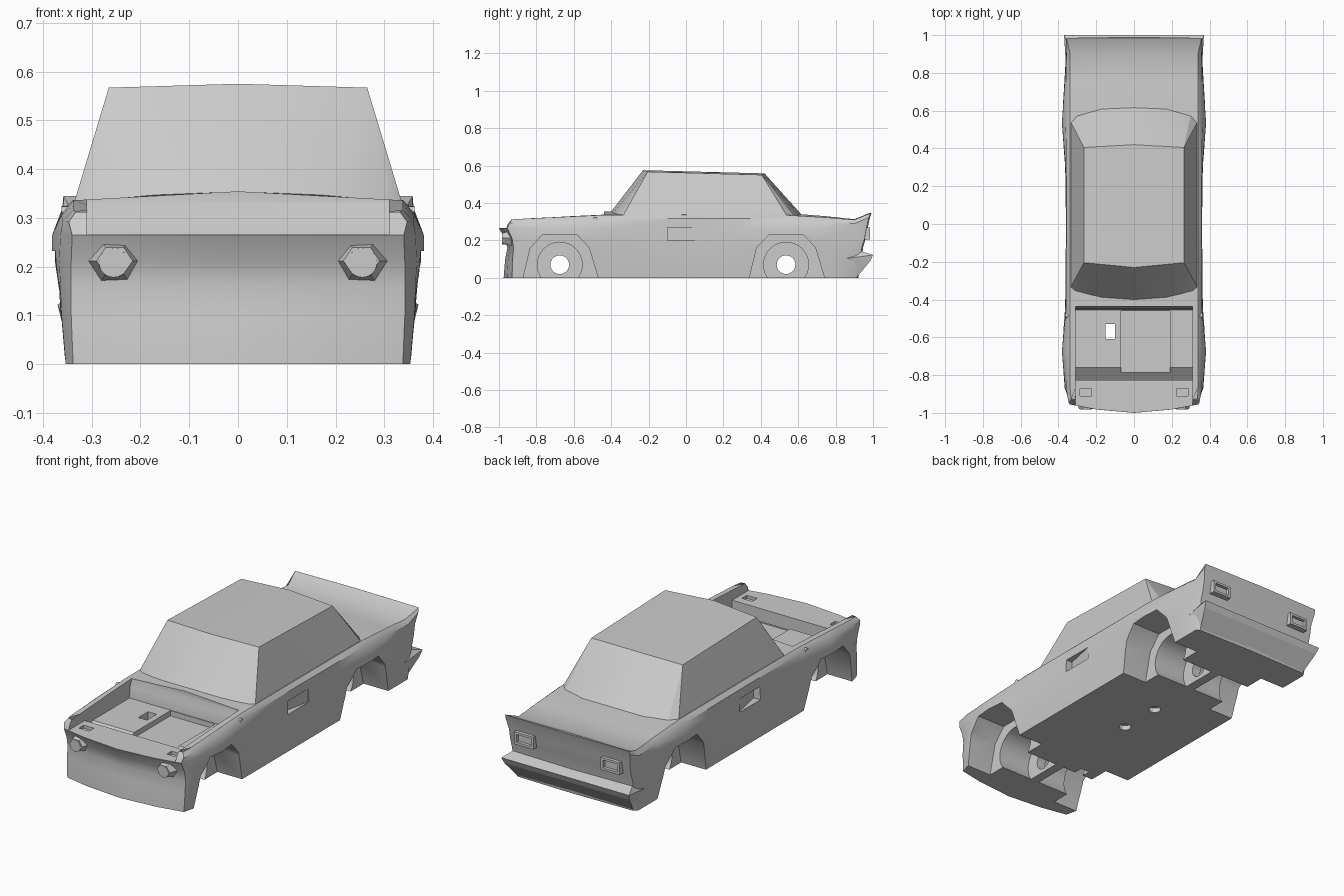
import bpy, bmesh, math
from mathutils import Matrix

if "Cube" in bpy.data.objects:
    bpy.data.objects.remove(bpy.data.objects["Cube"], do_unlink=True)

paint = bpy.data.materials.new("plain_grey")
paint.use_nodes = True
GREY = (0.6, 0.6, 0.6, 1)
paint.diffuse_color = GREY
paint.node_tree.nodes["Principled BSDF"].inputs["Base Color"].default_value = GREY


def finish(name, bm):
    bmesh.ops.recalc_face_normals(bm, faces=bm.faces)
    mesh = bpy.data.meshes.new(name)
    bm.to_mesh(mesh)
    bm.free()
    mesh.materials.append(paint)
    ob = bpy.data.objects.new(name, mesh)
    bpy.context.collection.objects.link(ob)
    return ob


def select(ob):
    bpy.ops.object.select_all(action='DESELECT')
    ob.select_set(True)
    bpy.context.view_layer.objects.active = ob


def smooth(ob, angle=35):
    select(ob)
    bpy.ops.object.shade_smooth_by_angle(angle=math.radians(angle))


def prism(name, pts, axis, lo, hi):
    """Extrude a profile along x (points are y, z) or z (points are x, y)."""
    bm = bmesh.new()
    place = (lambda p, t: (t, *p)) if axis == 'x' else (lambda p, t: (*p, t))
    a, b = ([bm.verts.new(place(p, t)) for p in pts] for t in (lo, hi))
    bm.faces.new(a)
    bm.faces.new(b)
    for i in range(len(pts)):
        j = (i + 1) % len(pts)
        bm.faces.new((a[i], a[j], b[j], b[i]))
    return finish(name, bm)


def box(name, x, y, z):
    return prism(name, [(y[0], z[0]), (y[1], z[0]), (y[1], z[1]), (y[0], z[1])], 'x', *x)


def cone(name, loc, axis, r1, r2, depth, sides=32, flat=1, spin=0):
    bm = bmesh.new()
    turn = {'x': Matrix.Rotation(math.pi / 2, 4, 'Y'),
            'y': Matrix.Rotation(math.pi / 2, 4, 'X'), 'z': Matrix()}[axis]
    bmesh.ops.create_cone(bm, cap_ends=True, segments=sides, radius1=r1, radius2=r2, depth=depth,
                          matrix=Matrix.Translation(loc) @ Matrix.Diagonal((1, 1, flat, 1)) @ turn
                          @ Matrix.Rotation(math.radians(spin), 4, 'Z'))
    return finish(name, bm)


def hull(name, half):
    bm = bmesh.new()
    for x, y, z in half:
        for s in ((1, -1) if x else (1,)):
            bm.verts.new((s * x, y, z))
    bmesh.ops.convex_hull(bm, input=bm.verts)
    bmesh.ops.dissolve_limit(bm, angle_limit=0.01, verts=bm.verts, edges=bm.edges)
    return finish(name, bm)


def cut(target, cutter):
    cutter.hide_render = True
    mod = target.modifiers.new("cut", 'BOOLEAN')
    mod.operation, mod.solver, mod.object = 'DIFFERENCE', 'EXACT', cutter
    select(target)
    bpy.ops.object.modifier_apply(modifier=mod.name)
    bpy.data.objects.remove(cutter, do_unlink=True)


def lerp(table, y):
    for (a, u), (b, v) in zip(table, table[1:]):
        if y <= b:
            return u + (v - u) * max(0, y - a) / (b - a)
    return table[-1][1]


# Body shell: stacked outlines, one half, then mirrored
DECK = [(-.94, .312), (-.4, .338), (.6, .335), (.9, .31), (.985, .345)]
CROWN = [(-.9, 0), (-.4, .02), (.6, .01), (.9, .003)]
FLARE = [(-.87, .3), (-.675, 1), (-.44, .2), (0, 0), (.3, .2), (.535, 1), (.75, .4), (.9, 0)]
# height (None follows the deck), side x, flare, nose y, nose corner y, x, tail y, tail x
LAYERS = [(0, .353, 0, -.975, -.93, .338, .915, .335),
          (.1, .36, .006, -.967, -.927, .342, .935, .345),
          (.16, .36, .014, -.955, -.922, .342, .94, .35),
          (.21, .36, .022, -.968, -.93, .342, .955, .35),
          (.265, .357, .024, -1, -.955, .34, .965, .35),
          (None, .358, .004, -.97, -.945, .347, .978, .36),
          (None, .338, 0, -.96, -.93, .332, .985, .358)]
bm = bmesh.new()
rings = []
for n, (z, sx, fl, ny, cy, cx, ty, tx) in enumerate(LAYERS):
    path = [(0, ny), (.2, ny + .4 * (cy - ny)), (cx, cy)]
    path += [(sx + fl * f, y) for y, f in FLARE] + [(tx, ty), (0, ty + .006)]
    drop = .02 if n == 5 else 0
    rings.append([bm.verts.new((x, y, lerp(DECK, y) - drop if z is None else z)) for x, y in path])
for lo, hi in zip(rings, rings[1:]):
    for i in range(len(lo) - 1):
        bm.faces.new((lo[i], lo[i + 1], hi[i + 1], hi[i]))
for ring, crowned in ((rings[0], 0), (rings[-1], 1)):
    mid = [bm.verts.new((0, v.co.y, v.co.z + crowned * lerp(CROWN, v.co.y))) for v in ring[1:-1]]
    mid = [ring[0]] + mid + [ring[-1]]
    for i in range(len(ring) - 1):
        bm.faces.new(list(dict.fromkeys((ring[i], ring[i + 1], mid[i + 1], mid[i]))))
body = finish("body", bm)
mirror = body.modifiers.new("mirror", 'MIRROR')
mirror.merge_threshold = .0005
select(body)
bpy.ops.object.modifier_apply(modifier=mirror.name)

# Open engine bay with a recessed slot and a square hole
cut(body, prism("bay_cutter", [(-1.1, .2655), (-.825, .2655), (-.825, .19), (-.76, .242), (-.455, .242),
                               (-.45, .3), (-.438, .33), (-.438, .6), (-1.1, .6)], 'x', -.31, .31))
cut(body, box("slot_cutter", (-.07, .19), (-.785, -.46), (.215, .4)))
cut(body, box("hole_cutter", (-.15, -.1), (-.61, -.53), (-.1, .4)))

# Wheel wells, axle tunnels and axle holes
for y in (-.675, .535):
    arch = [(-.22, -.1), (-.157, .16), (-.09, .232), (.09, .232), (.157, .16), (.235, -.1)]
    for s in (-1, 1):
        lo, hi = sorted((s * .21, s * .6))
        cut(body, prism("well_cutter", [(y + a, b) for a, b in arch], 'x', lo, hi))
        cut(body, cone("tunnel_cutter", (s * .125, y, .07), 'x', .12, .12, .2))
    cut(body, cone("axle_cutter", (0, y, .07), 'x', .05, .05, .6))

# Screw recesses under the floor
for y in (-.07, .16):
    cut(body, cone("screw_cutter", (0, y, 0), 'z', .03, .03, .05, 16))

for s in (-1, 1):
    # Tapered door handle recesses
    wedge = [(s * .322, -.1), (s * .5, -.1), (s * .5, .07), (s * .357, .07)]
    cut(body, prism("handle_cutter", wedge, 'z', .2, .268))
    # Pockets behind the headlamps
    cut(body, box("pocket_cutter", (s * .255 - .03, s * .255 + .03), (-.91, -.87), (.25, .3)))
smooth(body)

# Cabin with sloped glass and a crowned roof
cabin = hull("cabin", [(0, -.4, .354), (.17, -.388, .347), (.31, -.355, .335), (.335, -.335, .335),
                       (.335, .54, .33), (.3, .575, .33), (.17, .61, .333), (0, .62, .335),
                       (0, -.23, .575), (.265, -.205, .567), (.265, .405, .55), (0, .42, .558)])
smooth(cabin, 20)

# Rear bumper with pointed side tips
hull("rear_bumper", [(.362, .86, .103), (.37, 1, .122), (.362, .985, .09), (.345, .935, .142),
                     (.335, .915, .005), (0, .99, .122), (0, .985, .09)])

for s, side in ((1, "left"), (-1, "right")):
    # Headlamps: six-sided bezel and round lens
    cone(side + "_headlamp_bezel", (s * .253, -.945, .212), 'y', .063, .037, .07, 6, .85, 30)
    smooth(cone(side + "_headlamp_lens", (s * .255, -.96, .208), 'y', .031, .03, .046, 24))
    # Tail lamps: framed boxes with a sunken middle
    lamp = box(side + "_tail_lamp", (s * .25 - .055, s * .25 + .055), (.94, .985), (.205, .27))
    cut(lamp, box("lamp_cutter", (s * .25 - .042, s * .25 + .042), (.968, 1.1), (.217, .258)))
    # Small fender pegs
    smooth(cone(side + "_fender_peg", (s * .35, -.485, .31), 'x', .014, .014, .024, 16))
